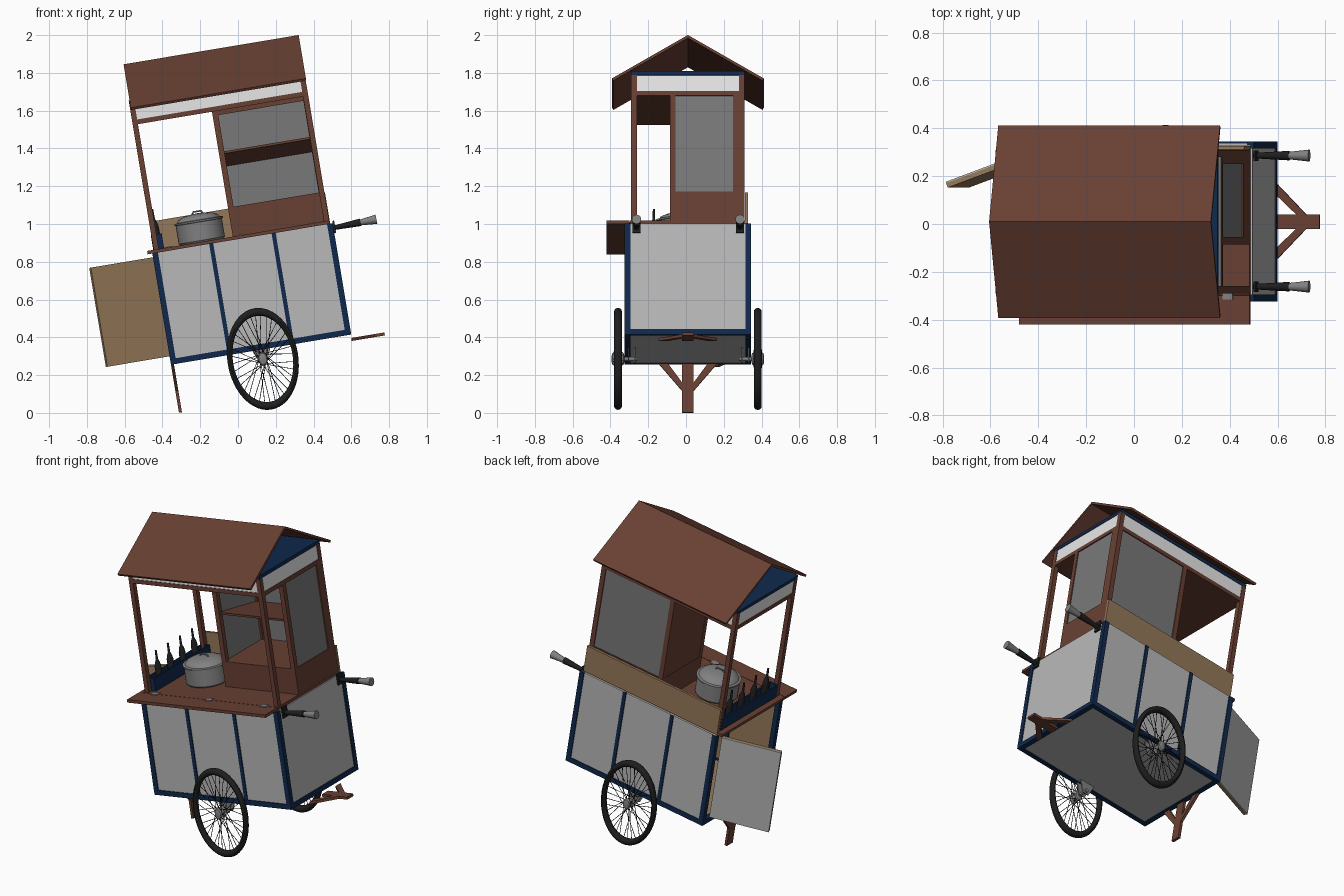
import bpy, bmesh, math
from mathutils import Matrix, Vector

if "Cube" in bpy.data.objects:
    bpy.data.objects.remove(bpy.data.objects["Cube"])

# The cart is built level in its own frame, then tipped onto its front leg
TIP = Matrix.Translation((-0.355, 0, 0.255)) @ Matrix.Rotation(math.radians(-9.5), 4, 'Y')
YC = 0.01  # middle of the cart across its width


def colour(name, r, g, b):
    m = bpy.data.materials.new(name)
    m.diffuse_color = (r, g, b, 1)
    m.use_nodes = True
    m.node_tree.nodes["Principled BSDF"].inputs["Base Color"].default_value = m.diffuse_color
    return m


BROWN = colour("brown wood", 0.14, 0.05, 0.032)
TAN = colour("plywood", 0.30, 0.19, 0.10)
BLUE = colour("navy paint", 0.005, 0.022, 0.072)
PANEL = colour("pale grey panel", 0.48, 0.48, 0.48)
WHITE = colour("white board", 0.85, 0.85, 0.85)
GLASS = colour("grey glass", 0.19, 0.19, 0.19)
STEEL = colour("steel", 0.22, 0.22, 0.22)
BLACK = colour("black rubber", 0.013, 0.013, 0.013)


def finish(name, bm, mat, smooth=False):
    bm.transform(TIP)
    bmesh.ops.recalc_face_normals(bm, faces=bm.faces[:])
    if smooth:
        for f in bm.faces:
            f.smooth = True
        for e in bm.edges:
            e.smooth = len(e.link_faces) == 2 and e.calc_face_angle() < math.radians(35)
    me = bpy.data.meshes.new(name)
    bm.to_mesh(me)
    bm.free()
    me.materials.append(mat)
    ob = bpy.data.objects.new(name, me)
    bpy.context.collection.objects.link(ob)
    return ob


def add_box(bm, x0, x1, y0, y1, z0, z1):
    m = Matrix.Translation(((x0 + x1) / 2, (y0 + y1) / 2, (z0 + z1) / 2))
    bmesh.ops.create_cube(bm, size=1, matrix=m @ Matrix.Diagonal((x1 - x0, y1 - y0, z1 - z0, 1)))


def boxes(name, mat, *dims):
    bm = bmesh.new()
    for d in dims:
        add_box(bm, *d)
    return finish(name, bm, mat)


def add_rod(bm, p, q, r1, r2=None, n=12):
    p, q = Vector(p), Vector(q)
    m = Matrix.Translation((p + q) / 2) @ (q - p).to_track_quat('Z', 'Y').to_matrix().to_4x4()
    bmesh.ops.create_cone(bm, cap_ends=True, segments=n, radius1=r1,
                          radius2=r1 if r2 is None else r2, depth=(q - p).length, matrix=m)


def add_prism(bm, pts, offset):
    f = bm.faces.new([bm.verts.new(p) for p in pts])
    g = bmesh.ops.extrude_face_region(bm, geom=[f])
    bmesh.ops.translate(bm, vec=offset, verts=[v for v in g['geom'] if isinstance(v, bmesh.types.BMVert)])


def add_lathe(bm, prof, mat, n=32, closed=False):
    rings = [[bm.verts.new(mat @ Vector((r * math.cos(2 * math.pi * k / n), r * math.sin(2 * math.pi * k / n), z)))
              for k in range(n)] for r, z in prof]
    pairs = list(zip(rings, rings[1:])) + ([(rings[-1], rings[0])] if closed else [])
    for a, b in pairs:
        for k in range(n):
            bm.faces.new((a[k], a[(k + 1) % n], b[(k + 1) % n], b[k]))
    if not closed:
        bm.faces.new(rings[0])
        bm.faces.new(rings[-1])


# Body: blue frame, grey panels, plywood lining, open left end
L, H, Y0, Y1 = 0.968, 0.597, -0.325, 0.345
uprights = [(0, 0.03), (0.305, 0.327), (0.64, 0.662), (L - 0.03, L)]
frame = [(a, b, y, y + 0.03, 0, H) for a, b in uprights for y in (Y0, Y1 - 0.03)]
frame += [(0, L, y, y + 0.03, 0, 0.03) for y in (Y0, Y1 - 0.03)]
frame += [(x, x + 0.03, Y0, Y1, 0, 0.03) for x in (0, L - 0.03)]
boxes("body_frame", BLUE, *frame)
boxes("body_panels", PANEL,
      (0.01, L - 0.01, Y0 + 0.006, Y0 + 0.015, 0.01, H), (0.01, L - 0.01, Y1 - 0.015, Y1 - 0.006, 0.01, H),
      (L - 0.015, L - 0.006, Y0 + 0.01, Y1 - 0.01, 0.01, H), (0.01, L - 0.01, Y0 + 0.01, Y1 - 0.01, 0.004, 0.012))
boxes("body_lining", TAN,
      (0.012, L - 0.015, Y0 + 0.015, Y0 + 0.022, 0.012, H), (0.012, L - 0.015, Y1 - 0.022, Y1 - 0.015, 0.012, H),
      (L - 0.022, L - 0.015, Y0 + 0.02, Y1 - 0.02, 0.012, H), (0.012, L - 0.015, Y0 + 0.02, Y1 - 0.02, 0.012, 0.02))

# Open door: plywood inside, grey outside
ax, ay, bx, by = 0.0, 0.275, -0.333, 0.152
nrm = Vector((by - ay, ax - bx, 0)).normalized()
for name, mat, off, t in (("door", TAN, 0.0, 0.02), ("door_skin", PANEL, 0.02, 0.006)):
    bm = bmesh.new()
    o = nrm * off
    add_prism(bm, [Vector((x, y, z)) + o for x, y, z in
                   ((ax, ay, 0.045), (bx, by, 0.045), (bx, by, 0.577), (ax, ay, 0.577))], nrm * t)
    finish(name, bm, mat)

# Counter, hinges and back board
boxes("counter", BROWN, (-0.025, 0.953, -0.296, 0.325, H, 0.615), (-0.025, 0.953, -0.42, -0.299, H, 0.615))
boxes("counter_hinges", STEEL, *[(u - 0.022, u + 0.022, -0.315, -0.28, 0.612, 0.619) for u in (0.09, 0.47, 0.86)])
boxes("back_board", TAN, (0.01, 0.955, 0.312, 0.327, 0.6, 0.765))

# Canopy posts, ceiling, white sign boards, blue top
posts = [(u, u + 0.028, YC + s * 0.285 - 0.015, YC + s * 0.285 + 0.015, 0.615, 1.397)
         for u in (0.01, 0.924) for s in (-1, 1)]
boxes("canopy_posts", BROWN, *posts)
boxes("canopy_ceiling", BROWN, (0.01, 0.952, YC - 0.3, YC + 0.3, 1.285, 1.31))
boxes("sign_boards", WHITE,
      (0.036, 0.926, YC - 0.297, YC - 0.287, 1.31, 1.397), (0.036, 0.926, YC + 0.287, YC + 0.297, 1.31, 1.397),
      (0.013, 0.023, YC - 0.272, YC + 0.272, 1.31, 1.397), (0.939, 0.949, YC - 0.272, YC + 0.272, 1.31, 1.397))
boxes("canopy_top", BLUE, (0.01, 0.952, YC - 0.3, YC + 0.3, 1.395, 1.417))

# Gabled roof with open ends
bm = bmesh.new()
add_prism(bm, [(0.015, YC + y, z) for y, z in
               ((-0.402, 1.377), (0, 1.61), (0.402, 1.377), (0.395, 1.365), (0, 1.594), (-0.395, 1.365))],
          (0.94, 0, 0))
finish("roof", bm, BROWN)

# Display cabinet, open at the front
C0, C1, F, B = 0.435, 0.952, -0.085, 0.31
boxes("cabinet_base", BROWN, (C0, C1, F, B, 0.615, 0.77))
boxes("cabinet_frame", BROWN,
      (C0, C0 + 0.03, F, F + 0.03, 0.77, 1.285), (C1 - 0.03, C1, F, F + 0.03, 0.77, 1.285),
      (C0, C0 + 0.03, B - 0.03, B, 0.77, 1.285), (C1 - 0.03, C1, B - 0.06, B, 0.77, 1.285),
      (C0, C1, F, F + 0.03, 1.262, 1.285), (C0 + 0.002, C0 + 0.012, F, B, 0.77, 1.285))
boxes("cabinet_glass", GLASS,
      (C0 + 0.012, C0 + 0.018, F + 0.03, B - 0.03, 0.77, 1.285),
      (C0 + 0.03, C1 - 0.028, B - 0.016, B - 0.006, 0.77, 1.285),
      (C1 - 0.014, C1 - 0.006, F + 0.028, B - 0.058, 0.77, 1.285))
bm = bmesh.new()  # shelf sloping down to the back
add_prism(bm, [(C0 + 0.015, y, z) for y, z in
               ((F + 0.01, 1.056), (F + 0.01, 1.068), (B - 0.016, 1.0), (B - 0.016, 0.988))], (C1 - C0 - 0.03, 0, 0))
finish("cabinet_shelf", bm, BROWN)

# Bottle tray and bottles
boxes("bottle_tray", BLUE, (0.008, 0.016, -0.26, 0.295, 0.615, 0.695), (0.058, 0.066, -0.26, 0.295, 0.615, 0.695),
      (0.008, 0.066, -0.26, -0.252, 0.615, 0.695), (0.008, 0.066, 0.287, 0.295, 0.615, 0.695),
      (0.01, 0.064, -0.255, 0.29, 0.615, 0.63))
bm = bmesh.new()
for i in range(4):
    add_lathe(bm, [(0.02, 0), (0.02, 0.1), (0.015, 0.125), (0.007, 0.145), (0.006, 0.2)],
              Matrix.Translation((0.037, -0.17 + 0.12 * i, 0.63)), 14)
finish("bottles", bm, BLACK, True)

# Cooking pot with domed lid and handle
PX, PY = 0.27, -0.03
bm = bmesh.new()
add_lathe(bm, [(0.118, 0), (0.124, 0.008), (0.124, 0.105), (0.13, 0.107), (0.13, 0.115), (0.116, 0.118),
               (0.105, 0.132), (0.075, 0.145), (0.04, 0.151), (0.004, 0.153)],
          Matrix.Translation((PX, PY, 0.615)), 40)
add_rod(bm, (PX - 0.03, PY, 0.762), (PX - 0.02, PY, 0.779), 0.004)
add_rod(bm, (PX + 0.03, PY, 0.762), (PX + 0.02, PY, 0.779), 0.004)
add_rod(bm, (PX - 0.022, PY, 0.778), (PX + 0.022, PY, 0.778), 0.004)
finish("cooking_pot", bm, STEEL, True)

# Push handles
for side, y in (("front", -0.262), ("back", 0.286)):
    bm = bmesh.new()
    add_rod(bm, (L - 0.01, y, 0.572), (1.115, y, 0.578), 0.011, 0.02, 16)
    add_box(bm, L, L + 0.01, y - 0.022, y + 0.022, 0.545, 0.61)
    finish(side + "_handle_arm", bm, BLACK, True)
    bm = bmesh.new()
    add_rod(bm, (1.1, y, 0.577), (1.2, y, 0.58), 0.014, 0.025, 16)
    finish(side + "_handle_grip", bm, STEEL, True)


# Y-shaped legs: one standing at the left, one folded flat at the right
def leg(name, base, down, length, joint):
    base, down = Vector(base), Vector(down)
    thick = Vector((0.016, 0, 0)) if down.z else Vector((0, 0, 0.016))
    bm = bmesh.new()
    side = Vector((0, 0.03, 0))
    add_prism(bm, [base - side, base + side, base + side + down * length, base - side + down * length], thick)
    for s in (-1, 1):
        add_prism(bm, [base + Vector((0, s * 0.155, 0)), base + Vector((0, s * 0.105, 0)),
                       base + Vector((0, s * 0.01, 0)) + down * (joint - 0.04),
                       base + Vector((0, s * 0.01, 0)) + down * joint], thick)
    finish(name, bm, BROWN)


leg("standing_leg", (0.0, YC, 0.004), (0, 0, -1), 0.262, 0.17)
leg("folded_leg", (0.965, YC, -0.034), (1, 0, 0), 0.178, 0.14)

# Wheels: narrow ovals with wire spokes, plus hubs and axle brackets
for side, s in (("front", -1), ("back", 1)):
    c = Vector((0.485, YC + s * 0.37, -0.05))
    place = Matrix.Translation(c) @ Matrix.Diagonal((0.69, 1, 1, 1)) @ Matrix.Rotation(math.pi / 2, 4, 'X')
    bm = bmesh.new()
    add_lathe(bm, [(0.251 + 0.021 * math.cos(a), 0.021 * math.sin(a))
                   for a in (2 * math.pi * k / 12 for k in range(12))], place, 48, True)
    finish(side + "_tyre", bm, BLACK, True)
    bm = bmesh.new()
    for k in range(36):
        a = 2 * math.pi * k / 36
        h = a + (0.9 if k % 4 < 2 else -0.9)
        z = 0.022 if k % 2 else -0.022
        add_rod(bm, place @ Vector((0.03 * math.cos(h), 0.03 * math.sin(h), z)),
                place @ Vector((0.235 * math.cos(a), 0.235 * math.sin(a), 0)), 0.0018, n=5)
    finish(side + "_spokes", bm, BLACK)
    bm = bmesh.new()
    add_lathe(bm, [(0.015, -0.034), (0.03, -0.03), (0.036, -0.022), (0.02, -0.016), (0.02, 0.016),
                   (0.036, 0.022), (0.03, 0.03), (0.015, 0.034)], place, 20)
    add_rod(bm, (c.x, YC + s * 0.4, c.z), (c.x, YC + s * 0.27, c.z), 0.011)
    for y in (0.285, 0.318):
        add_prism(bm, [(c.x - 0.05, YC + s * y, 0.005), (c.x + 0.05, YC + s * y, 0.005),
                       (c.x + 0.02, YC + s * y, -0.07), (c.x - 0.02, YC + s * y, -0.07)], (0, 0.007, 0))
    finish(side + "_hub_and_bracket", bm, STEEL, True)
